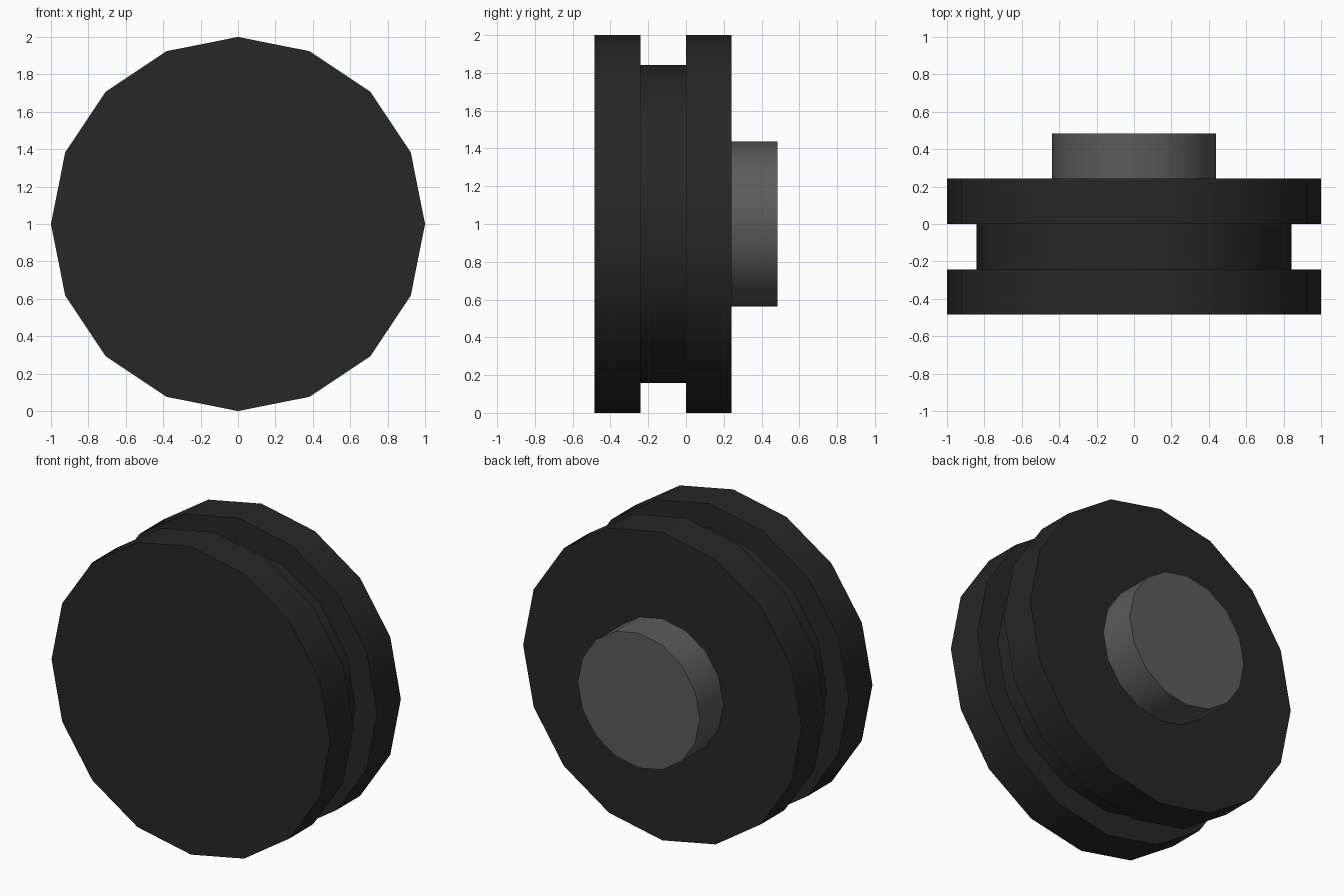
import bpy, bmesh, math

if "Cube" in bpy.data.objects:
    bpy.data.objects.remove(bpy.data.objects["Cube"])

SIDES = 16
STEP = 0.242  # thickness of each layer


def material(name, value):
    m = bpy.data.materials.new(name)
    m.diffuse_color = (value, value, value, 1)
    m.use_nodes = True
    m.node_tree.nodes["Principled BSDF"].inputs["Base Color"].default_value = m.diffuse_color
    return m


def lathe(name, profile, mat):
    """Spin (y, radius) points round the wheel axle and cap both ends."""
    bm = bmesh.new()
    rings = []
    for y, r in profile:
        angles = [2 * math.pi * i / SIDES for i in range(SIDES)]
        rings.append([bm.verts.new((r * math.cos(a), y, 1 + r * math.sin(a))) for a in angles])
    for a, b in zip(rings, rings[1:]):
        for i in range(SIDES):
            j = (i + 1) % SIDES
            bm.faces.new((a[i], a[j], b[j], b[i]))
    bm.faces.new(rings[0])
    bm.faces.new(rings[-1])
    bmesh.ops.recalc_face_normals(bm, faces=bm.faces)
    mesh = bpy.data.meshes.new(name)
    bm.to_mesh(mesh)
    bm.free()
    mesh.materials.append(mat)
    obj = bpy.data.objects.new(name, mesh)
    bpy.context.collection.objects.link(obj)
    # Smooth rims, sharp corners
    bpy.ops.object.select_all(action='DESELECT')
    obj.select_set(True)
    bpy.context.view_layer.objects.active = obj
    bpy.ops.object.shade_smooth_by_angle(angle=math.radians(30))
    return obj


# Wheel body: two flanges with a groove between
lathe("grooved_wheel",
      [(-2 * STEP, 1), (-STEP, 1), (-STEP, 0.842), (0, 0.842), (0, 1), (STEP, 1)],
      material("black rubber", 0.02))

# Axle hub on the back
lathe("axle_hub", [(STEP, 0.438), (2 * STEP, 0.438)], material("dark grey metal", 0.105))
